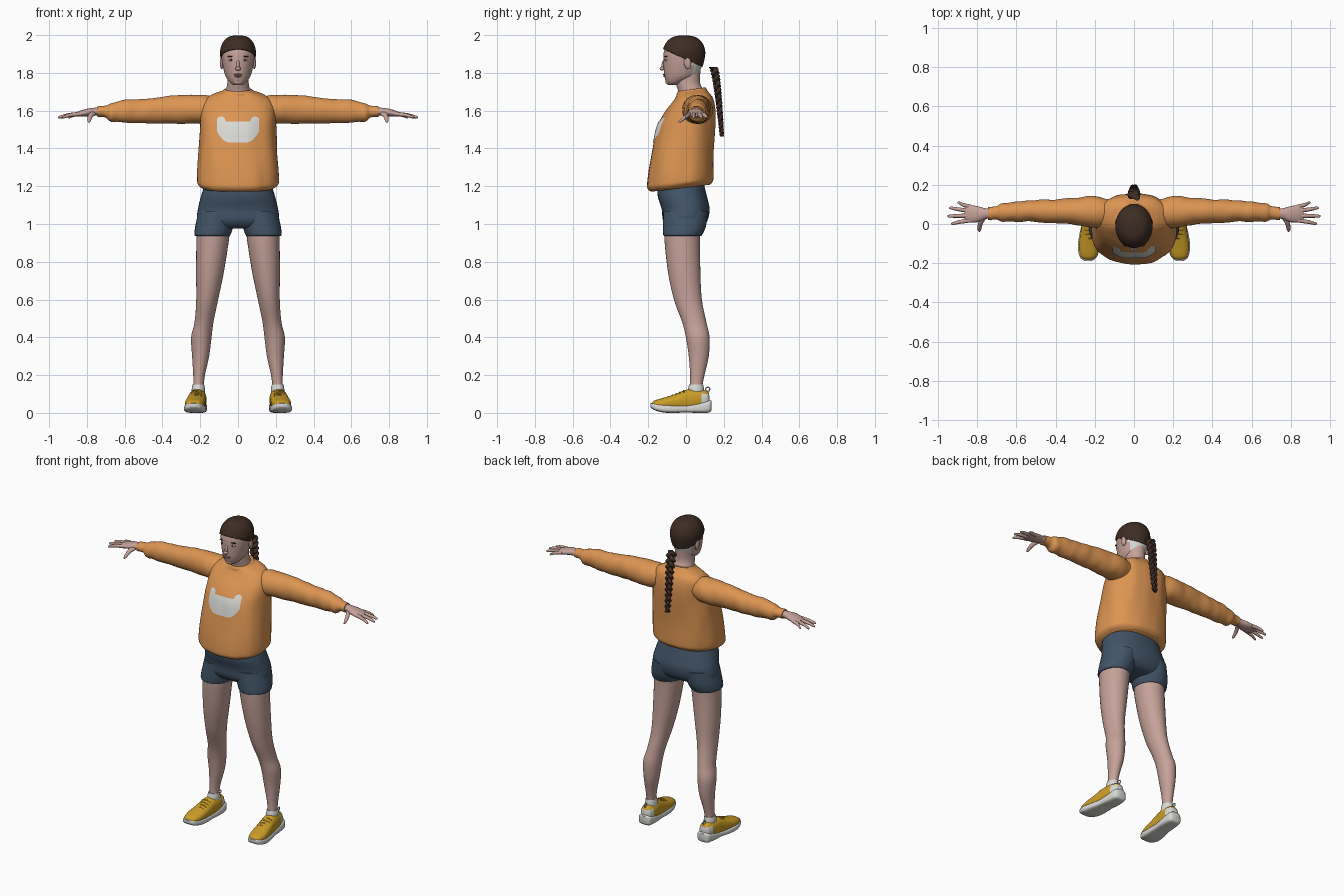
import bpy, bmesh
from math import sin, cos, pi, radians, copysign
from mathutils import Vector, noise

if "Cube" in bpy.data.objects:
    bpy.data.objects.remove(bpy.data.objects["Cube"], do_unlink=True)


def material(name, r, g, b):
    m = bpy.data.materials.new(name)
    m.use_nodes = True
    m.diffuse_color = (r, g, b, 1)
    shader = m.node_tree.nodes["Principled BSDF"]
    shader.inputs["Base Color"].default_value = (r, g, b, 1)
    shader.inputs["Roughness"].default_value = 0.8
    return m


SKIN = material("skin", .56, .36, .32)
LIP = material("lip", .42, .22, .20)
HAIR = material("dark_brown_hair", .048, .026, .017)
ORANGE = material("orange_cloth", .72, .30, .085)
NAVY = material("slate_blue_cloth", .055, .09, .14)
GOLD = material("mustard_shoe", .60, .34, .02)
WHITE = material("off_white", .70, .70, .68)

SIDES = (("left_", 1), ("right_", -1))
FRAMES = {"Z": (Vector((1, 0, 0)), Vector((0, 1, 0))),
          "X": (Vector((0, 1, 0)), Vector((0, 0, 1))),
          "Y": (Vector((1, 0, 0)), Vector((0, 0, 1)))}


def finish(name, bm, mats, rule=None, angle=50):
    """Turn a bmesh into a smooth object, colouring faces by a rule."""
    bmesh.ops.recalc_face_normals(bm, faces=bm.faces)
    for f in bm.faces:
        f.smooth = True
        if rule:
            f.material_index = rule(f.calc_center_median())
    mesh = bpy.data.meshes.new(name)
    bm.to_mesh(mesh)
    bm.free()
    for m in mats:
        mesh.materials.append(m)
    mesh.set_sharp_from_angle(angle=radians(angle))
    ob = bpy.data.objects.new(name, mesh)
    bpy.context.collection.objects.link(ob)
    return ob


def spline(rows, steps):
    """Smoothly interpolate every value of the rows."""
    out = []
    for i in range(len(rows) - 1):
        p0, p1 = rows[max(i - 1, 0)], rows[i]
        p2, p3 = rows[i + 1], rows[min(i + 2, len(rows) - 1)]
        for k in range(steps):
            t = k / steps
            out.append([b + t * ((c - a) + t * ((2 * a - 5 * b + 4 * c - d)
                       + t * (3 * b - a - 3 * c + d))) / 2
                       for a, b, c, d in zip(p0, p1, p2, p3)])
    return out + [list(rows[-1])]


def loft(rows, axis="Z", side=1, n=32, steps=5, power=2, bend=None):
    """Skin oval sections given as x, y, z and two radii."""
    bm = bmesh.new()
    u, v = FRAMES[axis]
    rings = []
    for x, y, z, ra, rb in spline(rows, steps):
        ring = []
        for k in range(n):
            c, s = cos(2 * pi * k / n), sin(2 * pi * k / n)
            c = copysign(abs(c) ** (2 / power), c)
            s = copysign(abs(s) ** (2 / power), s)
            arm = u * ra * c + v * rb * s
            co = Vector((x, y, z)) + arm
            if bend:
                co = bend(co, arm.normalized())
            co.x *= side
            ring.append(bm.verts.new(co))
        rings.append(ring)
    for a, b in zip(rings, rings[1:]):
        for k in range(n):
            bm.faces.new((a[k], a[k - 1], b[k - 1], b[k]))
    bm.faces.new(rings[0])
    bm.faces.new(rings[-1])
    return bm


def ball(name, loc, size, mat, tilt=0):
    bm = bmesh.new()
    bmesh.ops.create_uvsphere(bm, u_segments=20, v_segments=12, radius=1)
    ob = finish(name, bm, [mat])
    ob.location, ob.scale, ob.rotation_euler.x = loc, size, tilt
    return ob


# Head, with a pale nape below the hairline
skull = [(0, -.068, 1.735, .022, .026), (0, -.056, 1.75, .043, .049),
         (0, -.03, 1.78, .065, .084), (0, -.02, 1.82, .077, .098),
         (0, -.014, 1.87, .086, .106), (0, -.011, 1.915, .087, .105),
         (0, -.01, 1.955, .073, .087), (0, -.01, 1.982, .046, .055),
         (0, -.01, 1.992, .008, .01)]
finish("head", loft(skull, n=40), [SKIN, WHITE],
       lambda c: int(c.y > .035 and c.z > 1.795))
finish("neck", loft([(0, .03, 1.63, .08, .07), (0, .027, 1.70, .066, .068),
                     (0, .01, 1.75, .056, .064), (0, .012, 1.82, .055, .066)]), [SKIN])

# Hair cap cut along a sloping hairline
cap = loft([(x, y, z + .007, a + .007, b + .007) for x, y, z, a, b in skull], n=40)
bmesh.ops.bisect_plane(cap, geom=cap.verts[:] + cap.edges[:] + cap.faces[:],
                       plane_co=(0, -.12, 1.925), plane_no=(0, .45, 1), clear_inner=True)
hair = finish("hair_cap", cap, [HAIR])
shell = hair.modifiers.new("thickness", "SOLIDIFY")
shell.thickness, shell.offset = .008, -1

# Three-strand braid
for strand in range(3):
    rows = []
    for i in range(91):
        t = i / 90
        w = t * 2 * pi * 3.5 + strand * 2 * pi / 3
        thick = 1 - .5 * t
        rows.append((.018 * thick * sin(w), .143 + .047 * t ** .6 + .009 * thick * sin(2 * w),
                     1.832 - .37 * t, .016 * thick, .016 * thick))
    finish(f"braid_strand_{strand + 1}", loft(rows, n=10, steps=1), [HAIR])

# Face
ball("nose_bridge", (0, -.119, 1.845), (.009, .010, .030), SKIN, -.25)
ball("nose_tip", (0, -.126, 1.822), (.015, .013, .010), SKIN)
ball("upper_lip", (0, -.113, 1.791), (.024, .010, .005), LIP)
ball("lower_lip", (0, -.109, 1.782), (.020, .011, .006), LIP)
ball("chin", (0, -.088, 1.752), (.026, .020, .016), SKIN)
for label, s in SIDES:
    ball(label + "eye", (s * .036, -.101, 1.868), (.015, .012, .007), WHITE)
    ball(label + "iris", (s * .036, -.109, 1.868), (.006, .005, .006), HAIR)
    ball(label + "eyebrow", (s * .038, -.105, 1.887), (.019, .010, .003), HAIR)
    ball(label + "ear", (s * .086, .008, 1.852), (.010, .019, .032), SKIN, .15)


# Sweater body with soft folds, hanging lower at the front
def body_fold(co, out):
    fold = noise.noise(Vector((co.x * 13, co.y * 13, co.z * 4)))
    co = co + out * .007 * fold
    co.z += .12 * co.y
    return co


def sleeve_fold(co, out):
    fold = noise.noise(Vector((co.x * 18, co.y * 9, co.z * 9 + co.x * 6)))
    return co + out * .006 * fold


sweater = finish("sweater_body", loft([
    (0, -.03, 1.193, .185, .155), (0, -.03, 1.21, .208, .171), (0, -.03, 1.24, .216, .175),
    (0, -.022, 1.35, .21, .17), (0, 0, 1.52, .198, .156), (0, .02, 1.60, .193, .133),
    (0, .035, 1.65, .175, .107), (0, .036, 1.68, .135, .088), (0, .032, 1.70, .083, .078),
    (0, .03, 1.707, .072, .072)], n=64, power=2.3, bend=body_fold), [ORANGE])
finish("sweater_collar", loft([
    (0, .03, 1.67, .09, .08), (0, .03, 1.695, .084, .08), (0, .03, 1.708, .074, .073)],
    bend=lambda co, out: co + Vector((0, 0, .15 * co.y))), [ORANGE])

# Pale chest patch with two rounded upper corners, laid on the sweater
bpy.context.view_layer.update()
bm = bmesh.new()
columns = []
for i in range(45):
    x = -.11 + .22 * i / 44
    a = abs(x)
    low = 1.432 + .055 * max(0, (a - .045) / .065) ** 2
    high = 1.543 + .026 * max(0, 1 - ((a - .09) / .024) ** 2) ** .5
    column = []
    for j in range(13):
        z = low + (high - low) * j / 12
        hit, where, _, _ = sweater.ray_cast(Vector((x, -1, z)), Vector((0, 1, 0)))
        column.append(bm.verts.new((x, (where.y if hit else -.15) - .004, z)))
    columns.append(column)
for a, b in zip(columns, columns[1:]):
    for j in range(12):
        bm.faces.new((a[j], b[j], b[j + 1], a[j + 1]))
finish("chest_patch", bm, [WHITE])

# Shorts seat
finish("shorts_seat", loft([
    (0, -.03, 1.23, .17, .12), (0, -.02, 1.15, .195, .13), (0, -.002, 1.08, .212, .127),
    (0, -.004, 1.02, .215, .118), (0, -.005, .985, .17, .09), (0, -.005, .975, .1, .05)],
    n=40, power=2.3), [NAVY])

for label, s in SIDES:
    # Sleeve and cuff
    finish(label + "sleeve", loft([
        (.11, .055, 1.605, .065, .065), (.2, .062, 1.607, .08, .077),
        (.34, .065, 1.605, .065, .072), (.5, .065, 1.597, .056, .066),
        (.62, .062, 1.596, .05, .056), (.675, .058, 1.592, .047, .046),
        (.70, .056, 1.594, .036, .033), (.745, .055, 1.595, .034, .029)],
        "X", s, steps=8, bend=sleeve_fold), [ORANGE])

    # Hand and fingers
    finish(label + "palm", loft([
        (.71, .055, 1.596, .026, .022), (.755, .053, 1.595, .027, .021),
        (.80, .050, 1.590, .041, .020), (.84, .052, 1.583, .044, .015),
        (.865, .054, 1.578, .036, .009)], "X", s, n=20), [SKIN])
    fingers = {"index": (.020, .932, .002), "middle": (.043, .952, .040),
               "ring": (.066, .942, .082), "little": (.086, .900, .108)}
    for finger, (y, tip_x, tip_y) in fingers.items():
        mid_x, mid_y = (.84 + tip_x) / 2, (y + tip_y) / 2
        finish(label + finger + "_finger", loft([
            (.825, y, 1.584, .011, .011), (mid_x, mid_y, 1.577, .010, .010),
            (tip_x - .008, tip_y, 1.566, .007, .007), (tip_x, tip_y, 1.564, .002, .002)],
            "X", s, n=12), [SKIN])
    finish(label + "thumb", loft([
        (.765, .035, 1.588, .016, .014), (.782, .004, 1.571, .013, .013),
        (.788, -.028, 1.547, .009, .009), (.788, -.04, 1.540, .003, .003)],
        "Y", s, n=12), [SKIN])

    # Shorts leg, bare leg and sock
    finish(label + "shorts_leg", loft([
        (.11, -.002, 1.07, .098, .118), (.125, -.008, .99, .101, .114),
        (.135, -.017, .945, .096, .104), (.135, -.017, .937, .09, .098)], "Z", s), [NAVY])
    finish(label + "leg", loft([
        (.13, -.012, 1.0, .088, .098), (.133, -.02, .93, .087, .095),
        (.148, -.01, .75, .074, .086), (.163, .01, .6, .058, .074),
        (.18, .044, .48, .050, .064), (.194, .062, .4, .054, .0625),
        (.198, .0675, .3, .045, .053), (.206, .060, .2, .031, .038),
        (.209, .054, .14, .028, .033), (.21, .05, .07, .028, .033)], "Z", s), [SKIN])
    finish(label + "sock", loft([
        (.21, .052, .08, .036, .044), (.21, .053, .125, .035, .042),
        (.21, .054, .15, .031, .037)], "Z", s, n=20), [WHITE])

    # Shoe upper with a pale heel counter
    finish(label + "shoe_upper", loft([
        (.21, .124, .065, .015, .025), (.21, .112, .07, .034, .045),
        (.212, .06, .07, .045, .055), (.217, .005, .065, .047, .058),
        (.223, -.055, .055, .051, .045), (.229, -.115, .048, .052, .033),
        (.232, -.165, .042, .040, .024), (.233, -.182, .04, .018, .012)],
        "Y", s, power=2.4), [GOLD, WHITE],
        lambda c: int(c.y > .085 and c.z < .10))
    for i in range(4):
        y, z = -.012 - .02 * i, .117 - .008 * i
        finish(f"{label}lace_{i + 1}", loft([
            (.19, y, z - .008, .004, .004), (.22, y, z, .004, .004),
            (.25, y, z - .008, .004, .004)], "X", s, n=8), [GOLD])

    # Chunky sole with toe spring, and a heel loop
    finish(label + "shoe_sole", loft([
        (.21, .136, .042, .022, .022), (.21, .122, .034, .042, .032),
        (.212, .06, .026, .048, .026), (.217, 0, .022, .049, .020),
        (.224, -.06, .021, .056, .021), (.23, -.12, .024, .056, .022),
        (.233, -.168, .033, .043, .018), (.234, -.188, .041, .02, .010)],
        "Y", s, power=3.5), [WHITE])
    bpy.ops.mesh.primitive_torus_add(
        major_radius=.011, minor_radius=.003, major_segments=16, minor_segments=8,
        location=(s * .21, .115, .125), rotation=(0, pi / 2, 0))
    loop = bpy.context.object
    loop.name = label + "heel_loop"
    loop.data.materials.append(WHITE)
    loop.data.shade_smooth()
